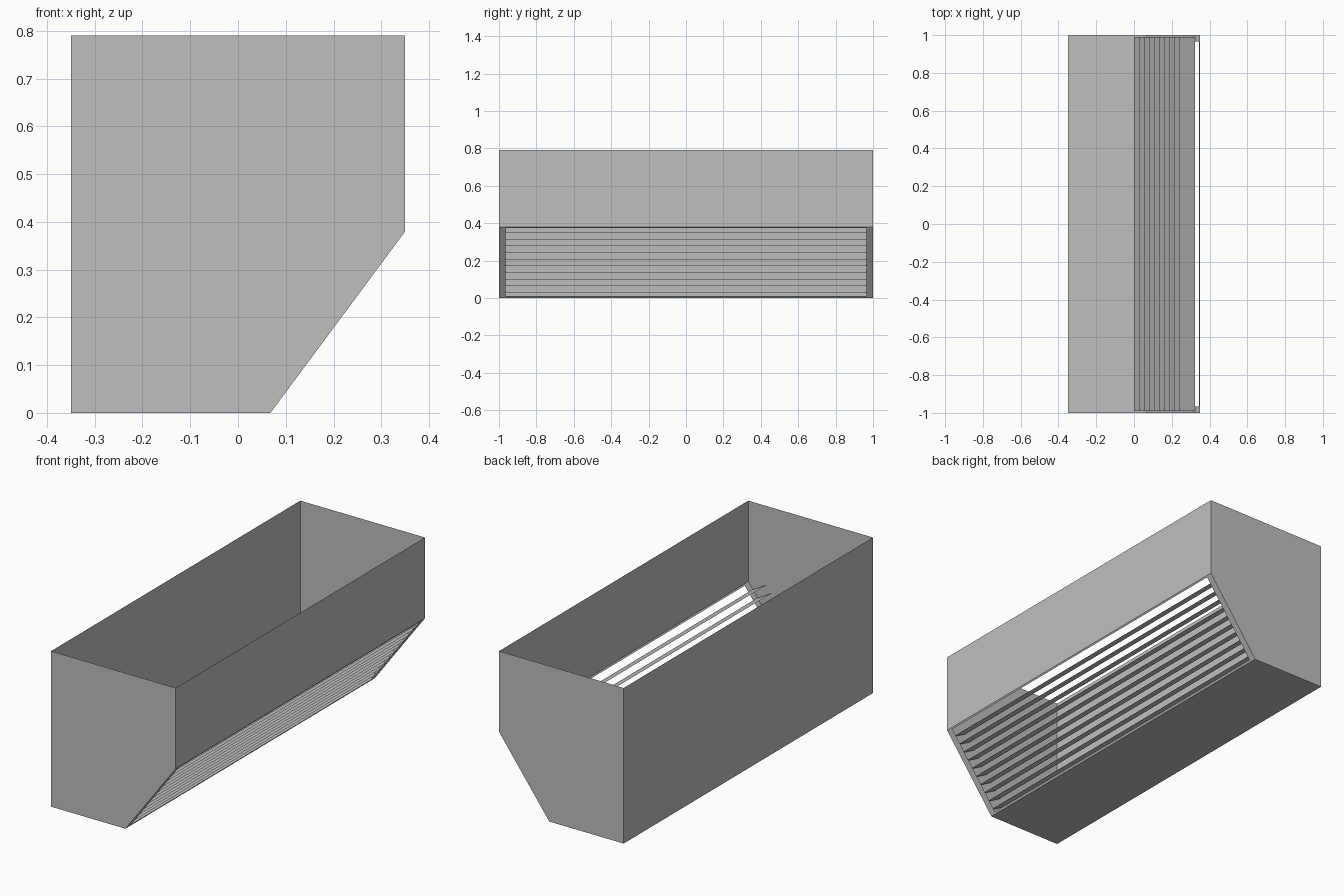
import bpy, bmesh

cube = bpy.data.objects.get("Cube")
if cube:
    bpy.data.objects.remove(cube, do_unlink=True)

grey = bpy.data.materials.new("plain grey")
grey.use_nodes = True
colour = (0.52, 0.52, 0.52, 1)
grey.diffuse_color = colour
grey.node_tree.nodes["Principled BSDF"].inputs["Base Color"].default_value = colour

# Overall size and the ends of the slanted side
HALF_X, HALF_Y, HEIGHT = 0.35, 1.0, 0.79
LOW, HIGH = (0.068, 0.0), (HALF_X, 0.38)


def on_slope(t):
    """Point on the slanted side, t running from bottom to top."""
    return tuple(a + (b - a) * t for a, b in zip(LOW, HIGH))


def make(name, polygons):
    bm = bmesh.new()
    for points in polygons:
        bm.faces.new([bm.verts.new(p) for p in points])
    bmesh.ops.remove_doubles(bm, verts=bm.verts, dist=1e-5)
    mesh = bpy.data.meshes.new(name)
    bm.to_mesh(mesh)
    bm.free()
    mesh.materials.append(grey)
    obj = bpy.data.objects.new(name, mesh)
    bpy.context.collection.objects.link(obj)
    return obj


def strip(a, b, y0, y1):
    """Sheet between two (x, z) points, stretched along y."""
    return [(a[0], y0, a[1]), (b[0], y0, b[1]), (b[0], y1, b[1]), (a[0], y1, a[1])]


# Open-topped sheet housing
profile = [HIGH, (HALF_X, HEIGHT), (-HALF_X, HEIGHT), (-HALF_X, 0), LOW]
ends = [[(x, y, z) for x, z in profile] for y in (-HALF_Y, HALF_Y)]
walls = [strip(profile[i], profile[i + 1], -HALF_Y, HALF_Y) for i in (0, 2, 3)]
make("housing", ends + walls)

# Flat rim round the slanted opening
RIM = 0.035
bottom, top = on_slope(0.025), on_slope(0.982)
make("opening_rim", [
    strip(LOW, HIGH, -HALF_Y, RIM - HALF_Y),
    strip(LOW, HIGH, HALF_Y - RIM, HALF_Y),
    strip(LOW, bottom, RIM - HALF_Y, HALF_Y - RIM),
    strip(top, HIGH, RIM - HALF_Y, HALF_Y - RIM),
])

# Louvre slats, sloping down towards the outside
for i in range(10):
    x, z = 0.082 + 0.0267 * i, 0.027 + 0.0357 * i
    make(f"louvre_slat_{i + 1}", [strip((x, z), (x - 0.081, z + 0.046), -0.99, 0.99)])
